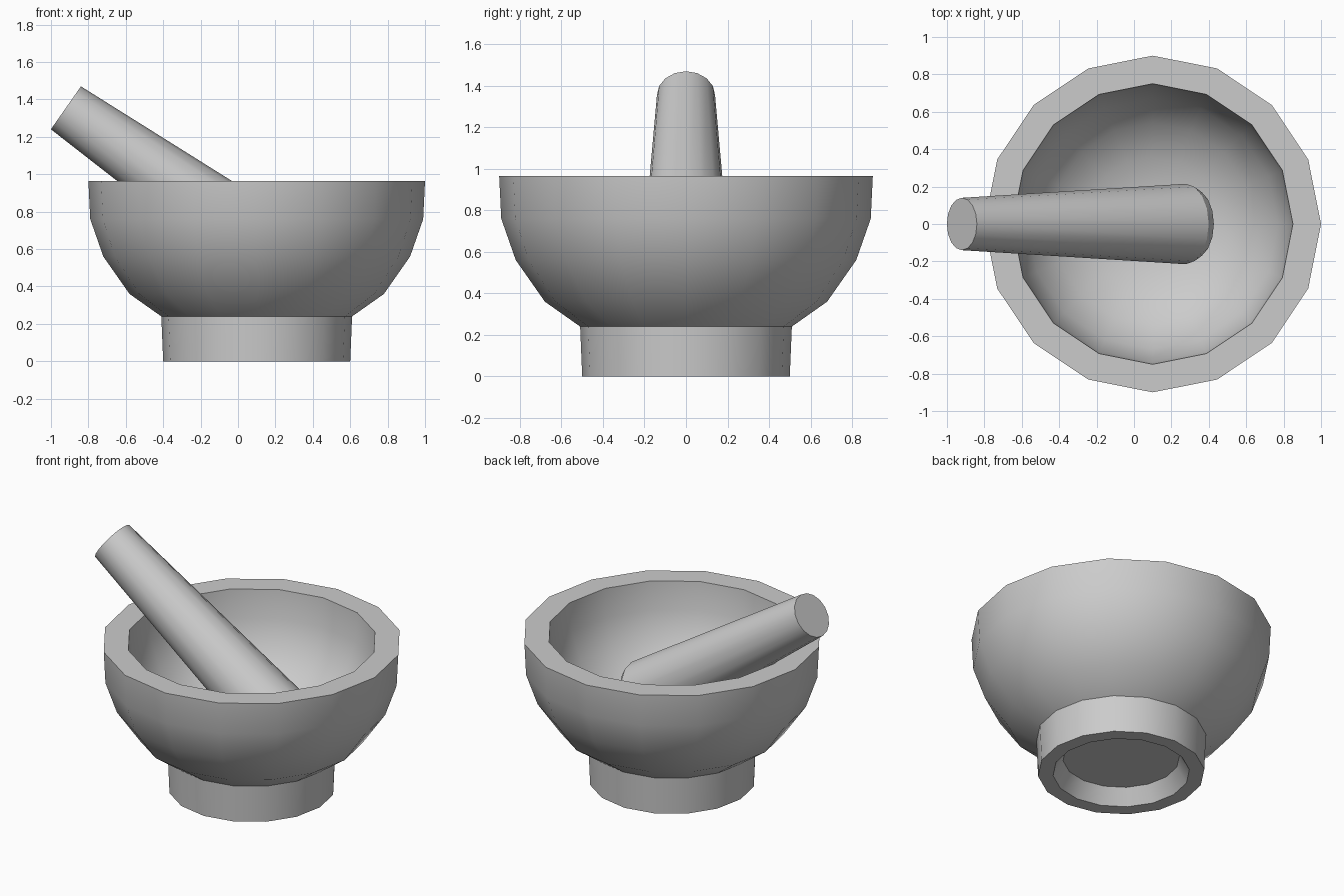
import bpy, bmesh, math
from mathutils import Matrix, Vector

if "Cube" in bpy.data.objects:
    bpy.data.objects.remove(bpy.data.objects["Cube"])

SIDES = 16

stone = bpy.data.materials.new("grey_stone")
stone.diffuse_color = (0.6, 0.6, 0.6, 1)
stone.use_nodes = True
stone.node_tree.nodes["Principled BSDF"].inputs["Base Color"].default_value = stone.diffuse_color


def lathe(name, profile, matrix):
    """Revolve a closed (radius, height) profile that starts and ends on the axis."""
    bm = bmesh.new()
    rings = []
    for r, z in profile:
        if r == 0:
            rings.append([bm.verts.new((0, 0, z))] * SIDES)
        else:
            rings.append([bm.verts.new((r * math.cos(a), r * math.sin(a), z))
                          for a in (2 * math.pi * i / SIDES for i in range(SIDES))])
    for low, high in zip(rings, rings[1:]):
        for i in range(SIDES):
            j = (i + 1) % SIDES
            corners = dict.fromkeys((low[i], low[j], high[j], high[i]))
            bm.faces.new(list(corners))
    bmesh.ops.recalc_face_normals(bm, faces=bm.faces)
    mesh = bpy.data.meshes.new(name)
    bm.to_mesh(mesh)
    bm.free()
    mesh.materials.append(stone)
    obj = bpy.data.objects.new(name, mesh)
    obj.matrix_world = matrix
    bpy.context.collection.objects.link(obj)
    bpy.ops.object.select_all(action='DESELECT')
    obj.select_set(True)
    bpy.context.view_layer.objects.active = obj
    bpy.ops.object.shade_smooth_by_angle(angle=math.radians(30))
    return obj


# Mortar: recessed foot, outer bowl wall, flat rim, rounded hollow
mortar_profile = [
    (0, 0.10), (0.35, 0.10), (0.41, 0), (0.50, 0), (0.51, 0.24),
    (0.68, 0.36), (0.82, 0.56), (0.89, 0.76), (0.90, 0.965),
    (0.75, 0.965), (0.735, 0.78), (0.67, 0.60), (0.54, 0.45),
    (0.36, 0.35), (0.18, 0.315), (0, 0.305),
]
lathe("mortar", mortar_profile, Matrix.Translation((0.1, 0, 0)))

# Pestle: tapered handle with a rounded grinding end, leaning on the rim
axis = Vector((math.cos(math.radians(35)), 0, -math.sin(math.radians(35))))
pestle_profile = [(0, 0), (0.14, 0), (0.215, 1.46), (0.185, 1.515),
                  (0.10, 1.545), (0, 1.55)]
tilt = axis.to_track_quat('Z', 'Y').to_matrix().to_4x4()
lathe("pestle", pestle_profile, Matrix.Translation((-0.92, 0, 1.355)) @ tilt)
